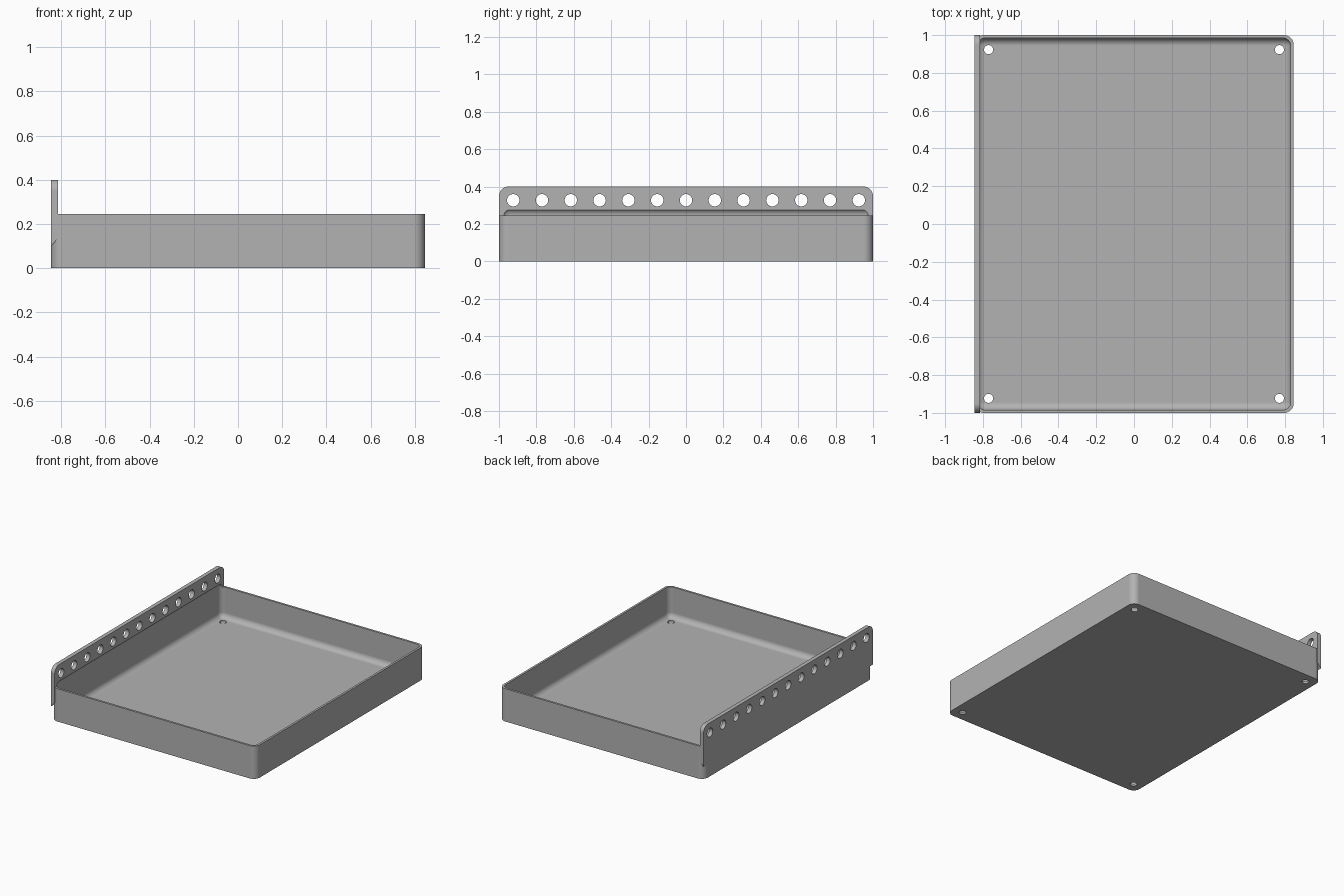
import bpy, bmesh
from math import radians, pi
from mathutils import Matrix

cube = bpy.data.objects.get("Cube")
if cube:
    bpy.data.objects.remove(cube, do_unlink=True)

HX, HY = 0.845, 1.0          # tray half sizes
WALL, RIM = 0.016, 0.245     # wall thickness and rim height
PANEL, TOP = 0.03, 0.40      # panel thickness and top height

grey = bpy.data.materials.new("plain grey")
grey.use_nodes = True
grey.diffuse_color = (0.45, 0.45, 0.45, 1)
grey.node_tree.nodes["Principled BSDF"].inputs["Base Color"].default_value = grey.diffuse_color


def add_object(name, bm):
    bmesh.ops.recalc_face_normals(bm, faces=bm.faces)
    mesh = bpy.data.meshes.new(name)
    bm.to_mesh(mesh)
    bm.free()
    mesh.materials.append(grey)
    obj = bpy.data.objects.new(name, mesh)
    bpy.context.collection.objects.link(obj)
    return obj


def rounded_box(name, hx, hy, z0, z1, radius, upright_only):
    bm = bmesh.new()
    bmesh.ops.create_cube(bm, size=1)
    for v in bm.verts:
        v.co = (v.co.x * 2 * hx, v.co.y * 2 * hy, z1 if v.co.z > 0 else z0)
    edges = [e for e in bm.edges
             if not upright_only or abs(e.verts[0].co.z - e.verts[1].co.z) > 0.01]
    bmesh.ops.bevel(bm, geom=edges, offset=radius, segments=10, profile=0.5, affect='EDGES')
    return add_object(name, bm)


def add_rod(bm, centre, radius, length, axis):
    turn = Matrix.Rotation(pi / 2, 4, 'Y') if axis == 'X' else Matrix()
    bmesh.ops.create_cone(bm, cap_ends=True, segments=32, radius1=radius, radius2=radius,
                          depth=length, matrix=Matrix.Translation(centre) @ turn)


def apply_boolean(target, tool, operation):
    mod = target.modifiers.new("boolean", 'BOOLEAN')
    mod.operation, mod.object, mod.solver = operation, tool, 'EXACT'
    bpy.context.view_layer.objects.active = target
    bpy.ops.object.modifier_apply(modifier=mod.name)
    bpy.data.objects.remove(tool, do_unlink=True)


# Tray block with rounded upright corners
tray = rounded_box("perforated_tray", HX, HY, 0, RIM, 0.05, True)

# Side panel: sloped underside, rounded top corners
bm = bmesh.new()
profile = [(-HX, 0.10), (-HX + PANEL, 0.135), (-HX + PANEL, TOP), (-HX, TOP)]
face = bm.faces.new([bm.verts.new((x, -HY, z)) for x, z in profile])
moved = bmesh.ops.extrude_face_region(bm, geom=[face])["geom"]
bmesh.ops.translate(bm, vec=(0, 2 * HY, 0),
                    verts=[v for v in moved if isinstance(v, bmesh.types.BMVert)])
top_ends = [e for e in bm.edges
            if all(v.co.z > TOP - 0.01 for v in e.verts)
            and abs(e.verts[0].co.y - e.verts[1].co.y) < 0.01]
bmesh.ops.bevel(bm, geom=top_ends, offset=0.05, segments=10, profile=0.5, affect='EDGES')
apply_boolean(tray, add_object("side_panel", bm), 'UNION')

# Cavity with filleted edges, its top also hollowing the panel
cavity = rounded_box("cavity_cutter", HX - WALL, HY - WALL, WALL, RIM + 0.04, 0.04, False)
apply_boolean(tray, cavity, 'DIFFERENCE')

# Row of panel holes and four floor holes
bm = bmesh.new()
for i in range(13):
    add_rod(bm, (-HX + PANEL / 2, (i - 6) * 0.154, 0.327), 0.033, 0.1, 'X')
for x in (-0.77, 0.77):
    for y in (-0.923, 0.923):
        add_rod(bm, (x, y, 0), 0.024, 0.1, 'Z')
apply_boolean(tray, add_object("hole_cutter", bm), 'DIFFERENCE')

# Smooth rounded corners, crisp edges
bpy.ops.object.select_all(action='DESELECT')
tray.select_set(True)
bpy.context.view_layer.objects.active = tray
bpy.ops.object.shade_smooth_by_angle(angle=radians(30))
weighted = tray.modifiers.new("flat_face_normals", 'WEIGHTED_NORMAL')
weighted.keep_sharp = True
